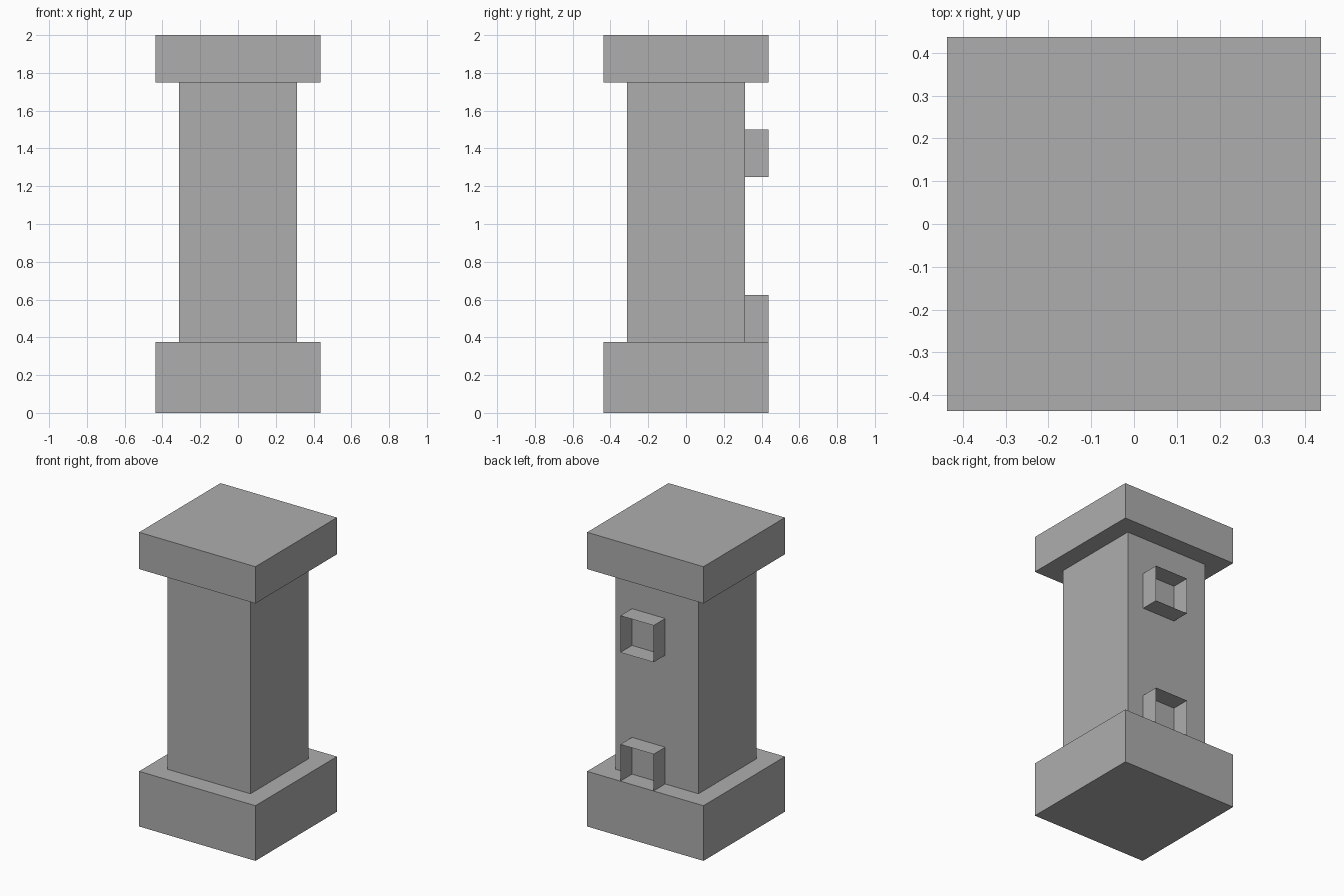
import bpy
import bmesh

if "Cube" in bpy.data.objects:
    bpy.data.objects.remove(bpy.data.objects["Cube"])

# Mid-grey stone
stone = bpy.data.materials.new("stone")
stone.diffuse_color = (0.42, 0.42, 0.42, 1)
stone.use_nodes = True
stone.node_tree.nodes["Principled BSDF"].inputs["Base Color"].default_value = stone.diffuse_color


def make_box(name, x, y, z, open_dirs=()):
    """Box from (min, max) ranges; open_dirs lists face normals to leave out."""
    bm = bmesh.new()
    bmesh.ops.create_cube(bm, size=1)
    bm.normal_update()
    drop = [f for f in bm.faces
            if any(sum(a * b for a, b in zip(f.normal, d)) > 0.9 for d in open_dirs)]
    if drop:
        bmesh.ops.delete(bm, geom=drop, context='FACES')
    for v in bm.verts:
        for i, (low, high) in enumerate((x, y, z)):
            v.co[i] = low if v.co[i] < 0 else high
    mesh = bpy.data.meshes.new(name)
    bm.to_mesh(mesh)
    bm.free()
    mesh.materials.append(stone)
    obj = bpy.data.objects.new(name, mesh)
    bpy.context.collection.objects.link(obj)
    return obj


# Square pillar: plinth, shaft and cap
for name, half, z in (("base", 0.4375, (0, 0.375)),
                      ("shaft", 0.3125, (0.375, 1.75)),
                      ("cap", 0.4375, (1.75, 2))):
    make_box(name, (-half, half), (-half, half), z)

# Thin-walled open sockets on the back; the lower one rests on the base
BACK, FRONT, DOWN = (0, 1, 0), (0, -1, 0), (0, 0, -1)
for name, bottom, openings in (("lower_socket", 0.375, (BACK, FRONT, DOWN)),
                               ("upper_socket", 1.25, (BACK, FRONT))):
    make_box(name, (-0.0625, 0.1875), (0.3125, 0.4375),
             (bottom, bottom + 0.25), openings)
